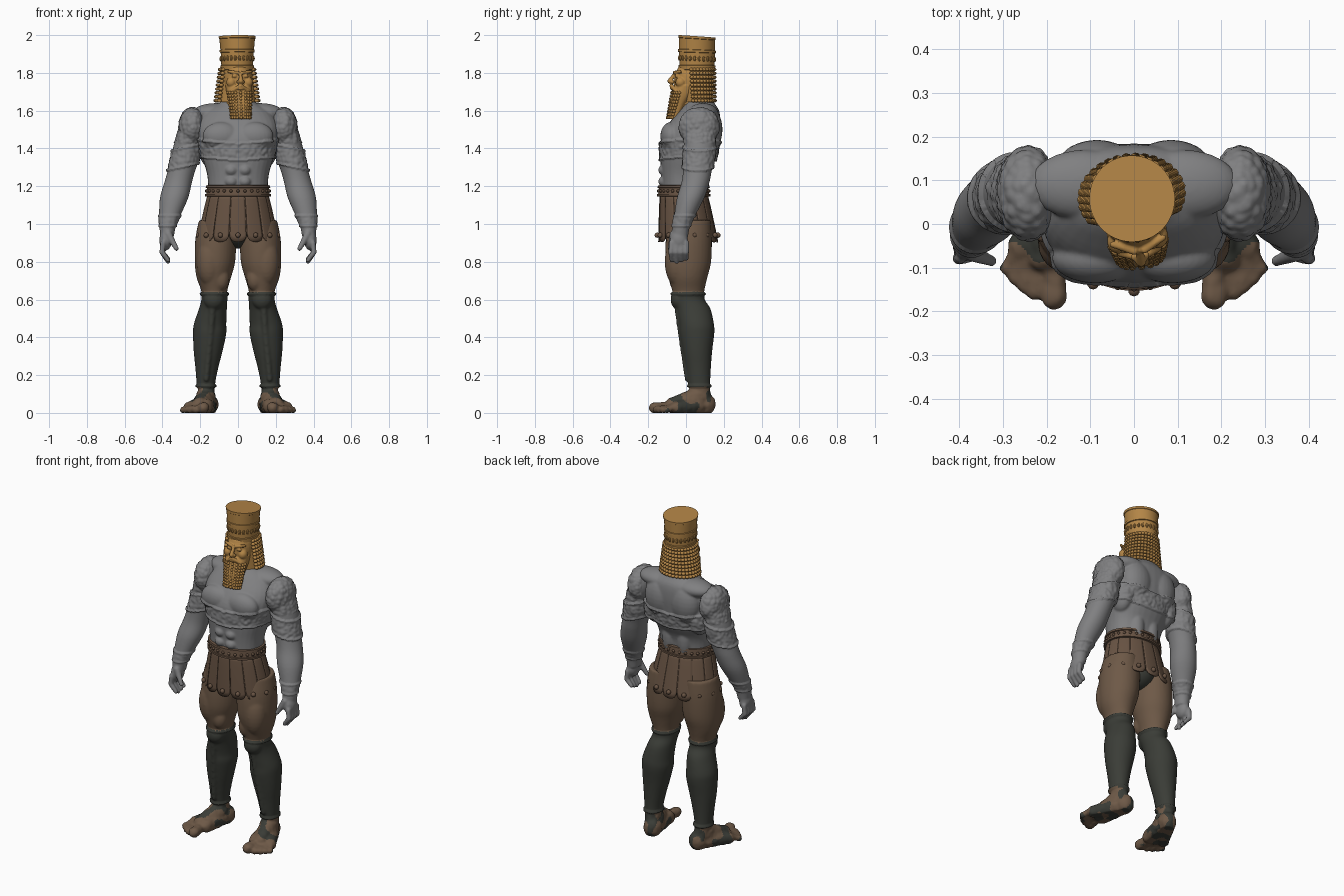
import bpy, bmesh, math
from mathutils import Matrix, Vector, noise

if "Cube" in bpy.data.objects:
    bpy.data.objects.remove(bpy.data.objects["Cube"])


def mat(name, rgb):
    m = bpy.data.materials.new(name)
    m.diffuse_color = (*rgb, 1)
    m.use_nodes = True
    m.node_tree.nodes["Principled BSDF"].inputs["Base Color"].default_value = m.diffuse_color
    return m


GOLD = mat("gold", (0.45, 0.235, 0.062))
SILVER = mat("silver grey", (0.215, 0.215, 0.22))
BRONZE = mat("bronze", (0.155, 0.10, 0.063))
LEATHER = mat("bronze skirt", (0.14, 0.088, 0.057))
IRON = mat("dark iron", (0.043, 0.046, 0.038))


def ball(bm, c, r, seg=16):
    r = r if isinstance(r, tuple) else (r, r, r)
    bmesh.ops.create_uvsphere(bm, u_segments=seg, v_segments=seg // 2 + 2, radius=1,
                              matrix=Matrix.Translation(c) @ Matrix.Diagonal((*r, 1)))


def limb(bm, p, q, r1, r2, n=8):
    p, q = Vector(p), Vector(q)
    for i in range(n + 1):
        ball(bm, p.lerp(q, i / n), r1 + (r2 - r1) * i / n, 12)


def loft(bm, rings, k=4, n=32, e=2.0):
    """Stack of superellipse rings (cx, cy, z, rx, ry), spline-smoothed k steps each."""
    rows = []
    for i in range(len(rings) - 1):
        a, b, c, d = (rings[max(0, min(len(rings) - 1, i + j))] for j in (-1, 0, 1, 2))
        for s in range(k):
            t = s / k
            rows.append([0.5 * (2 * q + (r - p) * t + (2 * p - 5 * q + 4 * r - w) * t * t
                                + (3 * q - p - 3 * r + w) * t ** 3) for p, q, r, w in zip(a, b, c, d)])
    rows.append(rings[-1])
    f = lambda x: math.copysign(abs(x) ** (2 / e), x)
    loops = [[bm.verts.new((cx + rx * f(math.cos(2 * math.pi * j / n)),
                            cy + ry * f(math.sin(2 * math.pi * j / n)), z)) for j in range(n)]
             for cx, cy, z, rx, ry in rows]
    for a, b in zip(loops, loops[1:]):
        for j in range(n):
            bm.faces.new((a[j], a[(j + 1) % n], b[(j + 1) % n], b[j]))
    bm.faces.new(loops[0])
    bm.faces.new(loops[-1])


def obj(name, bm, *mats, angle=None):
    bmesh.ops.recalc_face_normals(bm, faces=bm.faces[:])
    me = bpy.data.meshes.new(name)
    bm.to_mesh(me)
    bm.free()
    ob = bpy.data.objects.new(name, me)
    bpy.context.collection.objects.link(ob)
    for m in mats:
        me.materials.append(m)
    if angle:
        bpy.ops.object.select_all(action='DESELECT')
        ob.select_set(True)
        bpy.context.view_layer.objects.active = ob
        bpy.ops.object.shade_smooth_by_angle(angle=math.radians(angle))
    return ob


def sculpt(name, bm, voxel, mats, relief=None, smooth=5):
    """Fuse overlapping forms into one skin, then push it out along normals by relief(co)."""
    ob = obj(name, bm, *mats)
    r = ob.modifiers.new("fuse", 'REMESH')
    r.mode, r.voxel_size = 'VOXEL', voxel
    s = ob.modifiers.new("relax", 'SMOOTH')
    s.factor, s.iterations = 0.5, smooth
    me = bpy.data.meshes.new_from_object(ob.evaluated_get(bpy.context.evaluated_depsgraph_get()))
    ob.modifiers.clear()
    ob.data = me
    me.materials.clear()
    for m in mats:
        me.materials.append(m)
    if relief:
        new = [v.co + v.normal * relief(v.co) for v in me.vertices]
        for v, co in zip(me.vertices, new):
            v.co = (co.x, co.y, max(co.z, 0))
    me.shade_smooth()
    return ob


def mirror(ob, name):
    me = ob.data.copy()
    me.transform(Matrix.Scale(-1, 4, (1, 0, 0)))
    me.flip_normals()
    bpy.context.collection.objects.link(bpy.data.objects.new(name, me))


def band(z, lo, hi, co):
    """Raised strap with rims and worn relief between heights lo and hi."""
    if not lo < z < hi:
        return 0
    return 0.01 if min(z - lo, hi - z) < 0.012 else 0.005 + 0.005 * noise.noise(co * 55)


# Torso
bm = bmesh.new()
loft(bm, [(0, -.01, 1.08, .155, .12), (0, -.01, 1.2, .158, .118), (0, -.005, 1.27, .165, .126),
          (0, .012, 1.35, .188, .148), (0, .022, 1.45, .21, .155), (0, .045, 1.53, .21, .138),
          (0, .07, 1.6, .165, .105), (0, .075, 1.65, .085, .07), (0, .07, 1.71, .06, .06)], e=2.3)
for s in (-1, 1):
    ball(bm, (s * .088, -.078, 1.465), (.10, .058, .075), 24)   # chest
    ball(bm, (s * .115, .09, 1.59), (.125, .08, .05), 24)       # neck to shoulder
    ball(bm, (s * .085, .125, 1.5), (.095, .068, .12), 24)      # shoulder blade
    ball(bm, (s * .15, .07, 1.41), (.06, .08, .11), 24)         # flank
    ball(bm, (s * .05, .07, 1.25), (.05, .055, .13), 24)        # lower back
    for z in (1.225, 1.285):
        ball(bm, (s * .036, -.115, z), (.034, .032, .03))       # stomach
sculpt("torso", bm, .006, [SILVER], lambda c: band(c.z - 0.02 * abs(c.x) / .2, 1.33, 1.43, c))

# Arm with scaled shoulder, armband, wristband and hand
bm = bmesh.new()
ball(bm, (.243, .07, 1.515), (.07, .108, .102), 28)
loft(bm, [(.25, .07, 1.52, .055, .09), (.27, .073, 1.42, .07, .083), (.28, .068, 1.35, .076, .083),
          (.30, .06, 1.28, .073, .076), (.317, .05, 1.22, .073, .074), (.338, .025, 1.14, .075, .073),
          (.36, -.005, 1.05, .058, .057), (.372, -.025, .99, .044, .047), (.376, -.032, .93, .036, .042)])
ball(bm, (.383, -.037, .915), (.034, .048, .055))
for i in range(4):
    y = -.076 + .026 * i
    tip = .80 + .008 * abs(i - 1)
    limb(bm, (.397, y, .90), (.402, y * 1.05, .85), .015, .0145)
    limb(bm, (.402, y * 1.05, .85), (.37, y, tip), .0145, .012)
limb(bm, (.368, -.068, .945), (.326, -.085, .87), .02, .013)


def arm_relief(c):
    if c.z > 1.43:
        return .009 * (.75 - noise.voronoi(c * 42)[0][0]) if c.x > .2 else 0
    return band(c.z + .25 * (c.x - .28), 1.30, 1.41, c) or band(c.z, .985, 1.05, c) * .6


arm = sculpt("left_arm", bm, .006, [SILVER], arm_relief, 4)
mirror(arm, "right_arm")

# Leg with greave and foot
bm = bmesh.new()
loft(bm, [(.112, .02, 1.02, .095, .11), (.118, .015, .92, .108, .122), (.122, .012, .80, .107, .121),
          (.128, .01, .72, .092, .104), (.126, .012, .65, .07, .086), (.125, .015, .60, .065, .08),
          (.133, .04, .55, .07, .086), (.148, .056, .47, .082, .088), (.15, .058, .42, .084, .088),
          (.158, .06, .33, .073, .075), (.165, .065, .24, .057, .063), (.17, .07, .15, .045, .055),
          (.165, .08, .07, .045, .055)])
ball(bm, (.15, -.045, .80), (.07, .068, .13), 24)               # thigh
ball(bm, (.09, -.045, .71), (.045, .045, .065), 20)
ball(bm, (.128, -.038, .6), (.05, .04, .05), 20)                # kneecap
limb(bm, (.135, -.045, .56), (.145, -.028, .42), .014, .012, 14)  # shin ridge
limb(bm, (.145, -.028, .42), (.168, .008, .18), .012, .012, 20)
ball(bm, (.155, .10, .045), (.052, .058, .06))                  # heel
limb(bm, (.17, .06, .08), (.205, -.07, .04), .055, .042)        # instep
limb(bm, (.16, .06, .04), (.17, -.07, .035), .05, .04)
limb(bm, (.18, .06, .04), (.255, -.05, .028), .05, .034)
for x, y, r in ((.183, -.166, .031), (.226, -.155, .021), (.25, -.14, .02), (.271, -.12, .019), (.291, -.1, .018)):
    limb(bm, (.2 + (x - .2) * .7, -.06, .035), (x, y, r * .85), r * .8, r)


def leg_relief(c):
    if .135 < c.z < .64:
        return .011 if min(c.z - .135, .64 - c.z) < .016 else .004
    return .003 * noise.noise(c * 40) if c.z < .12 else 0


leg = sculpt("left_leg", bm, .0075, [BRONZE, IRON], leg_relief, 4)
for p in leg.data.polygons:
    c = p.center
    mixed = c.z < .135 and noise.noise(c * 16 + Vector((3, 1, 5))) > .08
    p.material_index = int(.135 < c.z < .64 or mixed)
mirror(leg, "right_leg")

# Undergarment
bm = bmesh.new()
ball(bm, (0, .02, .97), (.10, .115, .10), 24)
obj("undergarment", bm, IRON, angle=60)

# Skirt: lining, belt and overlapping strips
bm = bmesh.new()
loft(bm, [(0, .012, .945, .207, .15), (0, -.012, 1.17, .158, .125)], k=1, n=48)
obj("skirt_lining", bm, LEATHER, angle=40)
bm = bmesh.new()
loft(bm, [(0, -.012, z, .157 + d, .124 + d) for z, d in
          ((1.145, .008), (1.147, .017), (1.158, .017), (1.16, .011), (1.19, .008), (1.192, .014),
           (1.204, .013), (1.206, 0))], k=1, n=64)
for i in range(28):
    t = math.tau * i / 28
    ball(bm, (.167 * math.cos(t), -.012 + .134 * math.sin(t), 1.175), .009, 8)
obj("belt", bm, LEATHER, angle=40)


def skirt_point(t, v):
    v2 = v ** .85
    return Vector(((.165 + .058 * v2) * math.cos(t), -.012 + .024 * v + (.132 + .033 * v2) * math.sin(t),
                   1.16 - .255 * v))


bm = bmesh.new()
N, NU, NV = 14, 8, 9
for i in range(N):
    t0 = -math.pi / 2 + math.tau * i / N
    grid = []
    for j in range(NV + 1):
        row = []
        for k in range(NU + 1):
            u = 2 * k / NU - 1
            v = j / NV * (1 - .11 * (1 - math.sqrt(max(0, 1 - u * u))))
            row.append(bm.verts.new(skirt_point(t0 + u * .94 * math.pi / N, v)))
        grid.append(row)
    fs = [bm.faces.new((grid[j][k], grid[j + 1][k], grid[j + 1][k + 1], grid[j][k + 1]))
          for j in range(NV) for k in range(NU)]
    bmesh.ops.inset_region(bm, faces=fs, thickness=.01, depth=0)
    bmesh.ops.inset_region(bm, faces=fs, thickness=.003, depth=-.006)
for i in range(N):
    ball(bm, skirt_point(-math.pi / 2 + math.tau * i / N, .86), .014, 10)
strips = obj("skirt_strips", bm, LEATHER, angle=35)
sol = strips.modifiers.new("thickness", 'SOLIDIFY')
sol.thickness, sol.offset = .008, -1

# Head, built facing forward and then turned slightly
head = []
bm = bmesh.new()
ball(bm, (0, .035, 1.765), (.077, .095, .11), 28)
loft(bm, [(0, .05, 1.58, .075, .085), (0, .05, 1.64, .066, .075), (0, .05, 1.74, .06, .07)])
loft(bm, [(0, .0, 1.735, .07, .06), (0, -.02, 1.69, .066, .056), (0, -.05, 1.63, .056, .042),
          (0, -.07, 1.555, .052, .03)], e=2.6)
limb(bm, (0, -.06, 1.795), (0, -.087, 1.757), .008, .013)
for s in (-1, 1):
    limb(bm, (s * .012, -.062, 1.802), (s * .058, -.04, 1.806), .009, .008)
    ball(bm, (s * .012, -.075, 1.752), .010)
    ball(bm, (s * .03, -.053, 1.783), (.015, .011, .009))
    ball(bm, (s * .045, -.035, 1.75), (.026, .028, .028))
    limb(bm, (0, -.078, 1.732), (s * .045, -.062, 1.705), .011, .008)
ball(bm, (0, -.075, 1.716), (.018, .012, .006))
head.append(sculpt("face_and_beard", bm, .004, [GOLD], None, 2))

# Beard curls in rows
bm = bmesh.new()
for i in range(9):
    z = 1.563 + .0165 * i
    f = (z - 1.555) / .135
    for k in range(9):
        t = -math.pi / 2 + (k - 4) * .3
        sx, sy = (math.copysign(abs(w) ** .77, w) for w in (math.cos(t), math.sin(t)))
        ball(bm, ((.052 + .014 * f) * sx, -.07 + .05 * f + (.03 + .026 * f) * sy, z), .0085, 8)
head.append(obj("beard_curls", bm, GOLD, angle=60))

# Hair block with rows of curls
bm = bmesh.new()
loft(bm, [(0, .065, 1.645, .104, .078), (0, .062, 1.72, .094, .082), (0, .06, 1.83, .082, .088)])
for i in range(9):
    f = i / 8
    z = 1.653 + .165 * f
    for k in range(23):
        t = math.radians(-28 + 236 * k / 22)
        ball(bm, ((.113 - .023 * f) * math.cos(t), .065 - .005 * f + (.086 + .003 * f) * math.sin(t), z),
             (.0125, .0125, .0095), 8)
head.append(obj("hair", bm, GOLD, angle=60))

# Tall hat with rims and a studded band
bm = bmesh.new()
loft(bm, [(0, .058, z, rx, rx + .009 - max(0, z - 1.9) * .08) for z, rx in
          ((1.815, .080), (1.817, .087), (1.84, .089), (1.842, .084), (1.91, .087), (1.912, .092),
           (1.925, .093), (1.927, .089), (1.985, .094), (1.987, .097), (2.0, .098))], k=1, n=64)
for v in bm.verts:
    v.co.z -= max(0, v.co.z - 1.82) / .18 * .014 * (v.co.y + .04) / .2
for i in range(24):
    t = math.tau * i / 24
    ball(bm, (.086 * math.cos(t), .058 + .094 * math.sin(t), 1.875 - .004 * math.sin(t)), (.008, .008, .014), 8)
head.append(obj("hat", bm, GOLD, angle=35))

pivot = Vector((-.004, .055, 0))
turn = Matrix.Translation(pivot) @ Matrix.Rotation(math.radians(8), 4, 'Z') @ Matrix.Translation((0, -.055, 0))
for ob in head:
    ob.data.transform(turn)
